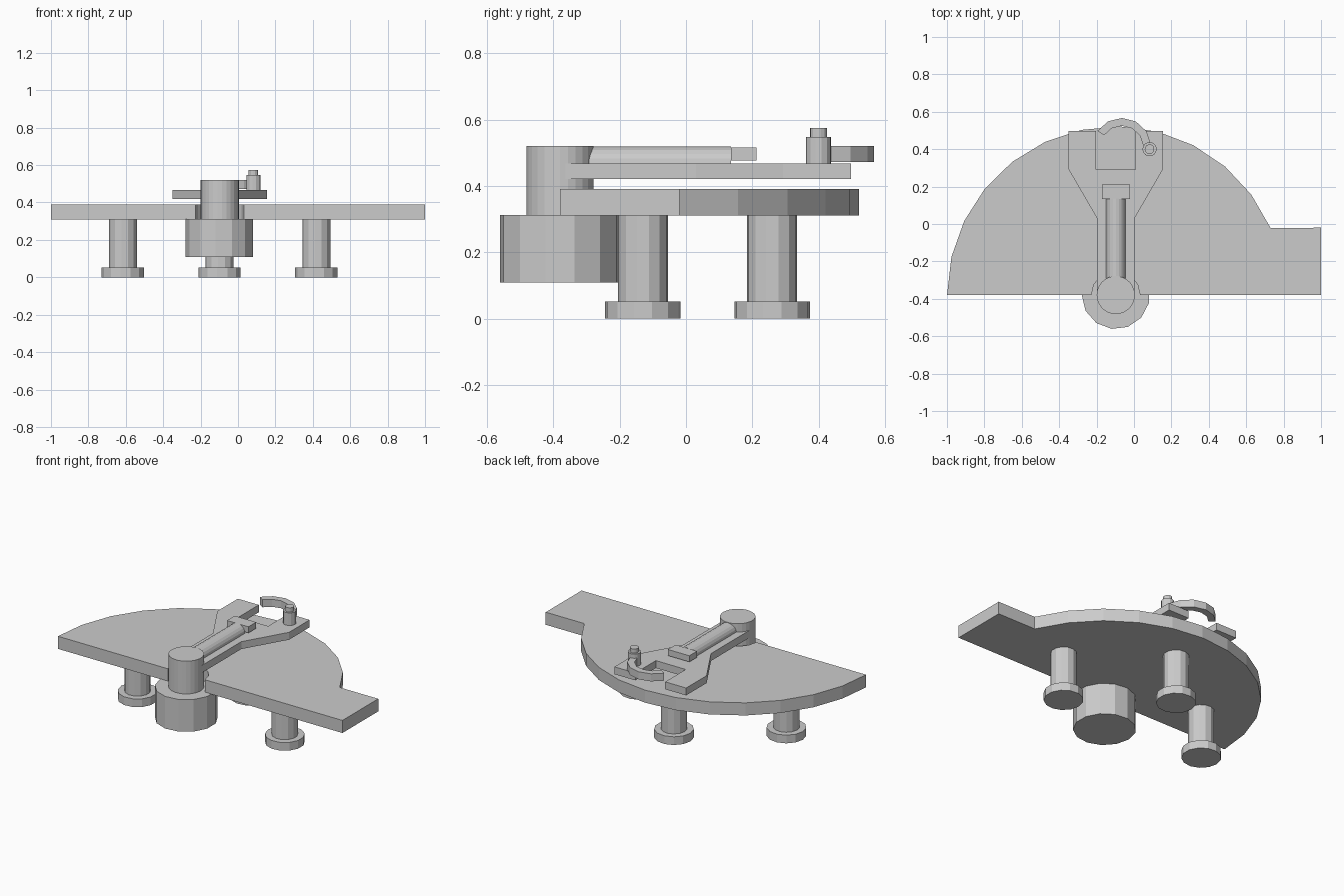
import bpy, bmesh
from math import cos, sin, pi, radians

if "Cube" in bpy.data.objects:
    bpy.data.objects.remove(bpy.data.objects["Cube"])

CX, CY = -0.0975, -0.38   # pivot of the table and arm


def prism(name, pts, z0, z1):
    """Extrude a flat outline from z0 to z1."""
    bm = bmesh.new()
    face = bm.faces.new([bm.verts.new((x, y, z0)) for x, y in pts])
    out = bmesh.ops.extrude_face_region(bm, geom=[face])
    verts = [g for g in out["geom"] if isinstance(g, bmesh.types.BMVert)]
    bmesh.ops.translate(bm, vec=(0, 0, z1 - z0), verts=verts)
    bmesh.ops.recalc_face_normals(bm, faces=bm.faces)
    me = bpy.data.meshes.new(name)
    bm.to_mesh(me)
    bm.free()
    ob = bpy.data.objects.new(name, me)
    bpy.context.collection.objects.link(ob)
    return ob


def arc(x, y, r, a0, a1, n):
    """n segments of a circle between two angles in degrees."""
    return [(x + r * cos(radians(a0 + (a1 - a0) * i / n)),
             y + r * sin(radians(a0 + (a1 - a0) * i / n))) for i in range(n + 1)]


def cylinder(name, x, y, r, z0, z1, n=13):
    return prism(name, arc(x, y, r, 180, 540, n)[:-1], z0, z1)


# table: fan-shaped slab with side extension and a round notch at the pivot
fan = arc(CX, CY, 0.902, 23.5, 180, 12)
notch = arc(CX, CY, 0.13, 180, 0, 7)
prism("table", fan + notch + [(1, CY), (1, -0.02)], 0.31, 0.39)

# three legs with round feet
for side, x, y in (("left", -0.615, -0.13), ("right", 0.42, -0.13), ("back", CX, 0.26)):
    cylinder(side + "_foot", x, y, 0.115, 0, 0.052)
    cylinder(side + "_leg", x, y, 0.076, 0.052, 0.31)

# pivot drum and column
cylinder("drum", CX, CY, 0.182, 0.108, 0.312)
cylinder("column", CX, CY, 0.102, 0.312, 0.52, 26)

# forked arm, mirrored about its centre line
half = [(0.1, -0.38), (0.1, 0.03), (0.252, 0.292), (0.252, 0.498), (0.105, 0.498), (0.105, 0.292)]
outline = [(CX + x, y) for x, y in half] + [(CX - x, y) for x, y in reversed(half)]
prism("forked_arm", outline, 0.42, 0.467)

# half-round rod lying on the arm, with its end block
rod = prism("rod", arc(0, 0, 0.052, 0, 180, 10), 0, 0.46)
rod.rotation_euler = (pi / 2, 0, 0)
rod.location = (CX, 0.135, 0.466)
prism("rod_end_block", [(-0.172, 0.135), (-0.021, 0.135), (-0.021, 0.212), (-0.172, 0.212)],
      0.476, 0.515)

# hook and its stepped post
prism("hook", arc(-0.065, 0.41, 0.157, 5, 146, 5) + arc(-0.065, 0.41, 0.115, 146, 5, 5), 0.472, 0.52)
cylinder("hook_post", 0.083, 0.4, 0.038, 0.466, 0.547)
cylinder("hook_post_cap", 0.083, 0.4, 0.026, 0.547, 0.574)
